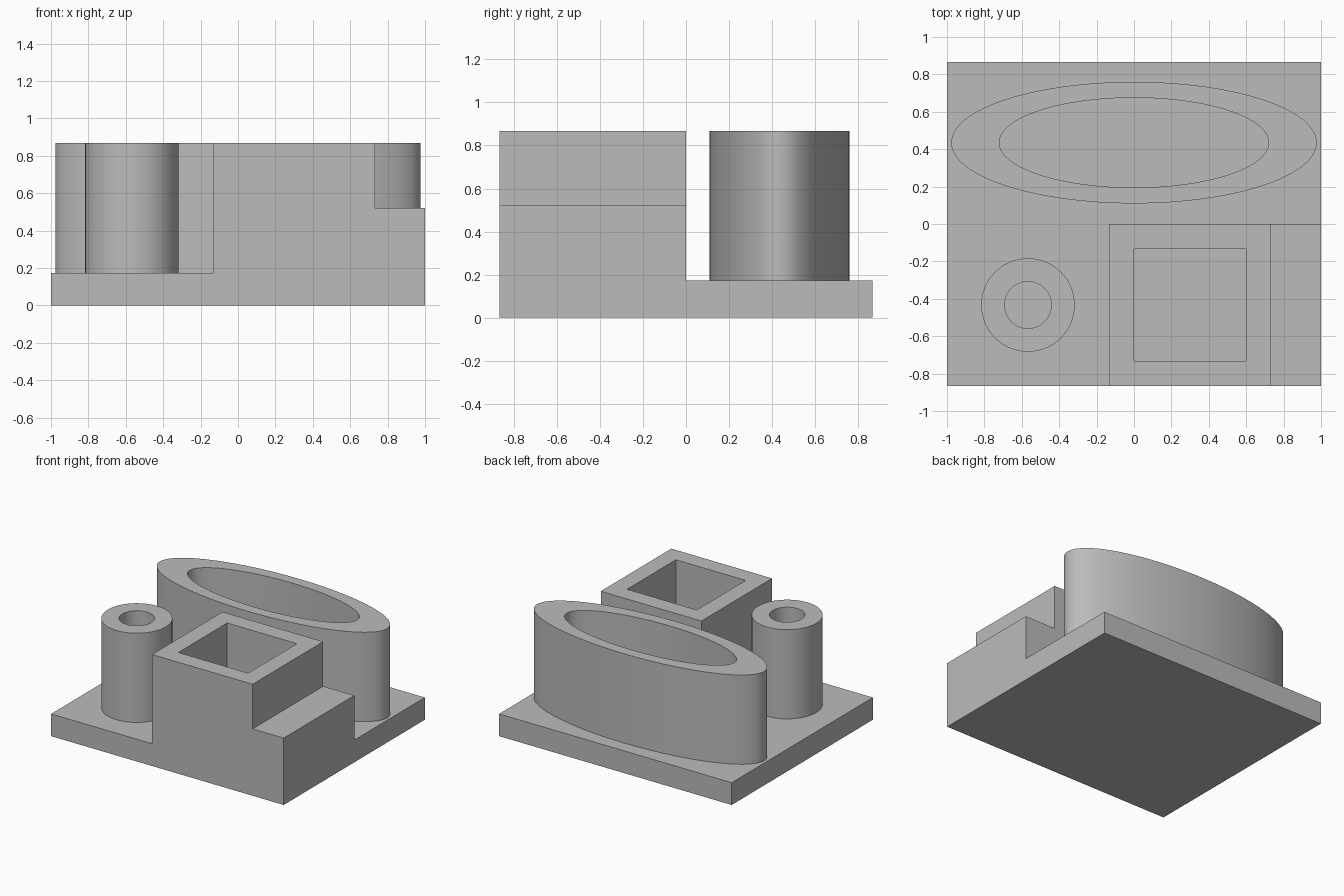
import bpy
import bmesh
import math

if "Cube" in bpy.data.objects:
    bpy.data.objects.remove(bpy.data.objects["Cube"], do_unlink=True)

HALF_DEPTH = 0.867
BASE_TOP = 0.173
STEP_TOP = 0.52
TOP = 0.867

grey = bpy.data.materials.new("plain grey")
grey.use_nodes = True
grey.diffuse_color = (0.5, 0.5, 0.5, 1)
grey.node_tree.nodes["Principled BSDF"].inputs["Base Color"].default_value = (0.5, 0.5, 0.5, 1)


def finish(name, bm):
    """Turn a bmesh into a grey object in the scene."""
    bmesh.ops.recalc_face_normals(bm, faces=bm.faces[:])
    mesh = bpy.data.meshes.new(name)
    bm.to_mesh(mesh)
    bm.free()
    mesh.materials.append(grey)
    obj = bpy.data.objects.new(name, mesh)
    bpy.context.collection.objects.link(obj)
    return obj


def prism(name, profile, y0, y1):
    """Extrude an x-z profile from y0 to y1."""
    bm = bmesh.new()
    face = bm.faces.new([bm.verts.new((x, y0, z)) for x, z in profile])
    ext = bmesh.ops.extrude_face_region(bm, geom=[face])
    moved = [g for g in ext["geom"] if isinstance(g, bmesh.types.BMVert)]
    bmesh.ops.translate(bm, verts=moved, vec=(0, y1 - y0, 0))
    return finish(name, bm)


def box(name, x0, x1, y0, y1, z0, z1):
    return prism(name, [(x0, z0), (x1, z0), (x1, z1), (x0, z1)], y0, y1)


def boolean(obj, tool, operation):
    """Apply a boolean and remove the tool object."""
    tool.hide_render = True
    mod = obj.modifiers.new(operation.lower(), "BOOLEAN")
    mod.operation, mod.solver, mod.object = operation, "EXACT", tool
    bpy.context.view_layer.objects.active = obj
    bpy.ops.object.modifier_apply(modifier=mod.name)
    bpy.data.objects.remove(tool, do_unlink=True)


def tube(name, cx, cy, outer, inner, segments):
    """Upright hollow round or oval wall standing on the base."""
    bm = bmesh.new()
    loops = []
    for (rx, ry), z in ((outer, BASE_TOP), (outer, TOP), (inner, TOP), (inner, BASE_TOP)):
        angles = [2 * math.pi * i / segments for i in range(segments)]
        loops.append([bm.verts.new((cx + rx * math.cos(a), cy + ry * math.sin(a), z)) for a in angles])
    for k in range(4):
        low, high = loops[k], loops[(k + 1) % 4]
        for i in range(segments):
            j = (i + 1) % segments
            bm.faces.new((low[i], low[j], high[j], high[i]))
    obj = finish(name, bm)
    bpy.ops.object.select_all(action="DESELECT")
    obj.select_set(True)
    bpy.context.view_layer.objects.active = obj
    bpy.ops.object.shade_smooth_by_angle(angle=math.radians(30))
    return obj


# Base plate joined with the stepped block, then the square pocket
base = box("base_with_stepped_block", -1, 1, -HALF_DEPTH, HALF_DEPTH, 0, BASE_TOP)
left, shoulder = -0.133, 0.733
block = prism("block", [(left, 0), (1, 0), (1, STEP_TOP), (shoulder, STEP_TOP),
                        (shoulder, TOP), (left, TOP)], -HALF_DEPTH, 0)
boolean(base, block, "UNION")
boolean(base, box("pocket_cutter", 0, 0.6, -0.733, -0.133, BASE_TOP, 1), "DIFFERENCE")

# Merge the flat faces left over from the cuts
bm = bmesh.new()
bm.from_mesh(base.data)
bmesh.ops.remove_doubles(bm, verts=bm.verts[:], dist=0.0001)
bmesh.ops.dissolve_limit(bm, angle_limit=0.01, verts=bm.verts[:], edges=bm.edges[:])
bm.to_mesh(base.data)
bm.free()

# Round post and oval wall
tube("round_post", -0.567, -0.433, (0.25, 0.25), (0.125, 0.125), 64)
tube("oval_wall", 0, 0.435, (0.977, 0.325), (0.72, 0.24), 128)
